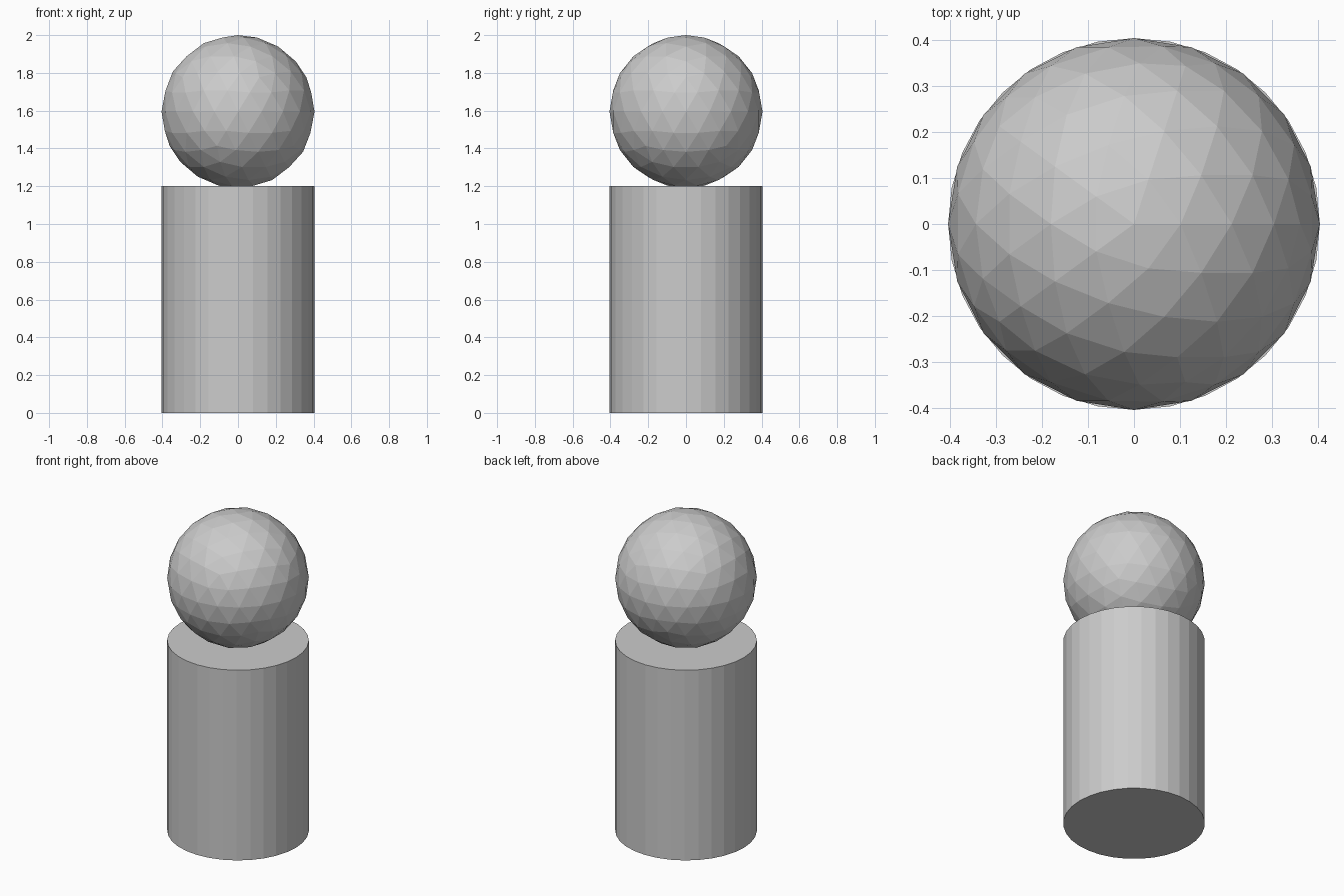
import bpy

if "Cube" in bpy.data.objects:
    bpy.data.objects.remove(bpy.data.objects["Cube"])

RADIUS = 0.405
BODY_HEIGHT = 1.2

# Cylindrical body
bpy.ops.mesh.primitive_cylinder_add(vertices=32, radius=RADIUS, depth=BODY_HEIGHT,
                                    location=(0, 0, BODY_HEIGHT / 2))
bpy.context.object.name = "body"

# Faceted ball resting on the body, sunk in very slightly
bpy.ops.mesh.primitive_ico_sphere_add(subdivisions=3, radius=RADIUS,
                                      location=(0, 0, 2 - RADIUS))
bpy.context.object.name = "head"
